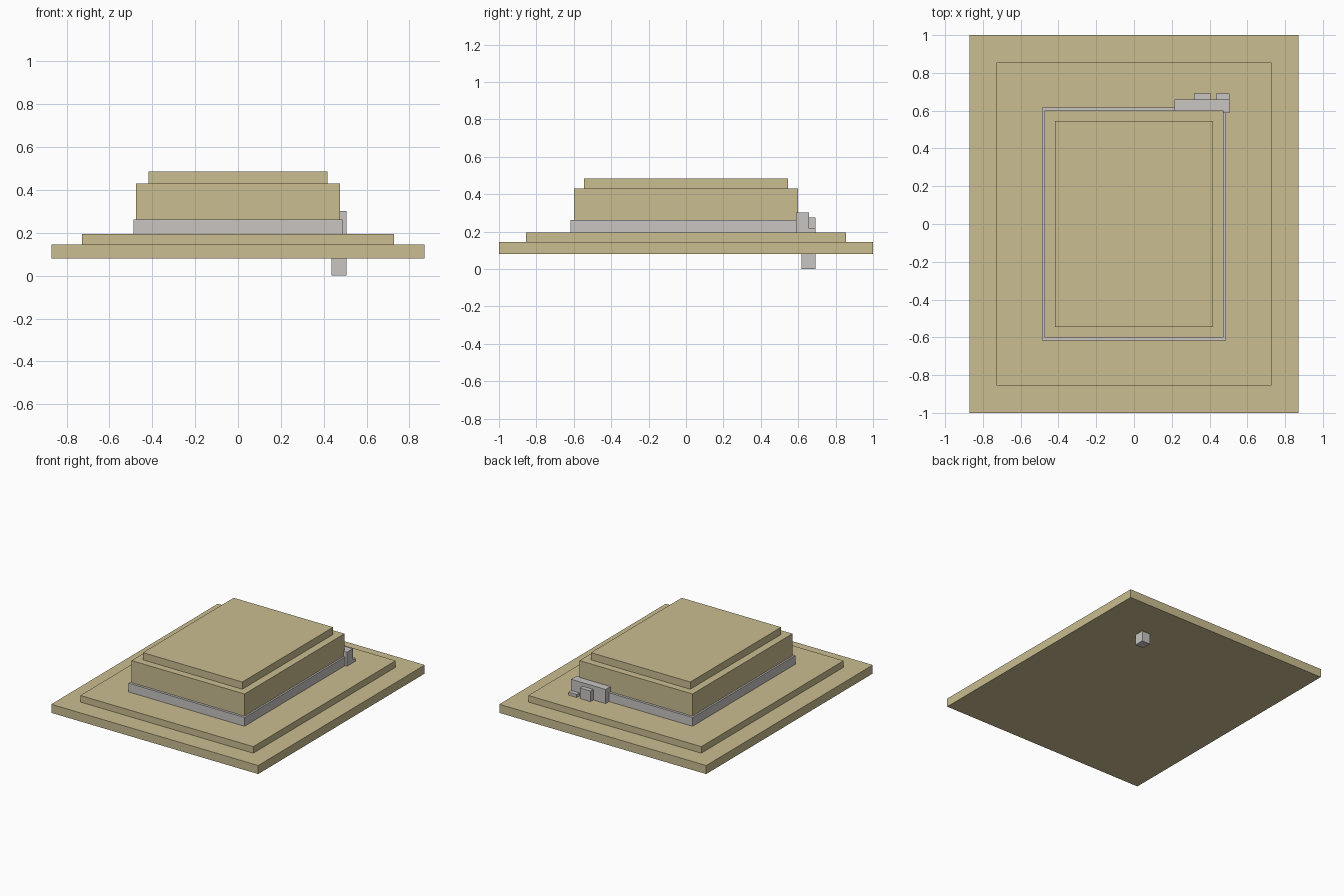
import bpy
import bmesh
from mathutils import Vector

cube = bpy.data.objects.get("Cube")
if cube:
    bpy.data.objects.remove(cube, do_unlink=True)


def flat_material(name, rgb):
    mat = bpy.data.materials.new(name)
    mat.use_nodes = True
    colour = (*rgb, 1.0)
    mat.diffuse_color = colour
    bsdf = next(n for n in mat.node_tree.nodes if n.type == 'BSDF_PRINCIPLED')
    bsdf.inputs["Base Color"].default_value = colour
    return mat


sand = flat_material("sand", (0.59, 0.51, 0.28))
grey = flat_material("pale_grey", (0.58, 0.56, 0.54))


def box(name, x, y, z, mat):
    """Box spanning the given (low, high) range on each axis."""
    low, high = (Vector(corner) for corner in zip(x, y, z))
    bm = bmesh.new()
    bmesh.ops.create_cube(bm, size=1)
    bmesh.ops.scale(bm, vec=high - low, verts=bm.verts)
    mesh = bpy.data.meshes.new(name)
    bm.to_mesh(mesh)
    bm.free()
    mesh.materials.append(mat)
    obj = bpy.data.objects.new(name, mesh)
    obj.location = (low + high) / 2
    bpy.context.collection.objects.link(obj)
    return obj


# Stacked tiers: name, half width, half depth, top height, material
tiers = [
    ("ground_slab", 0.87, 1.0, 0.145, sand),
    ("lower_step", 0.727, 0.855, 0.195, sand),
    ("plinth_band", 0.488, 0.618, 0.262, grey),
    ("main_block", 0.475, 0.6, 0.43, sand),
    ("roof_slab", 0.418, 0.545, 0.485, sand),
]
bottom = 0.08
for name, half_x, half_y, top, mat in tiers:
    box(name, (-half_x, half_x), (-half_y, half_y), (bottom, top), mat)
    bottom = top

# Small fittings at the back left corner
box("back_plate", (0.215, 0.505), (0.588, 0.658), (0.195, 0.302), grey)
box("back_block", (0.318, 0.407), (0.658, 0.692), (0.195, 0.275), grey)
box("through_peg", (0.435, 0.505), (0.617, 0.692), (0.0, 0.218), grey)
